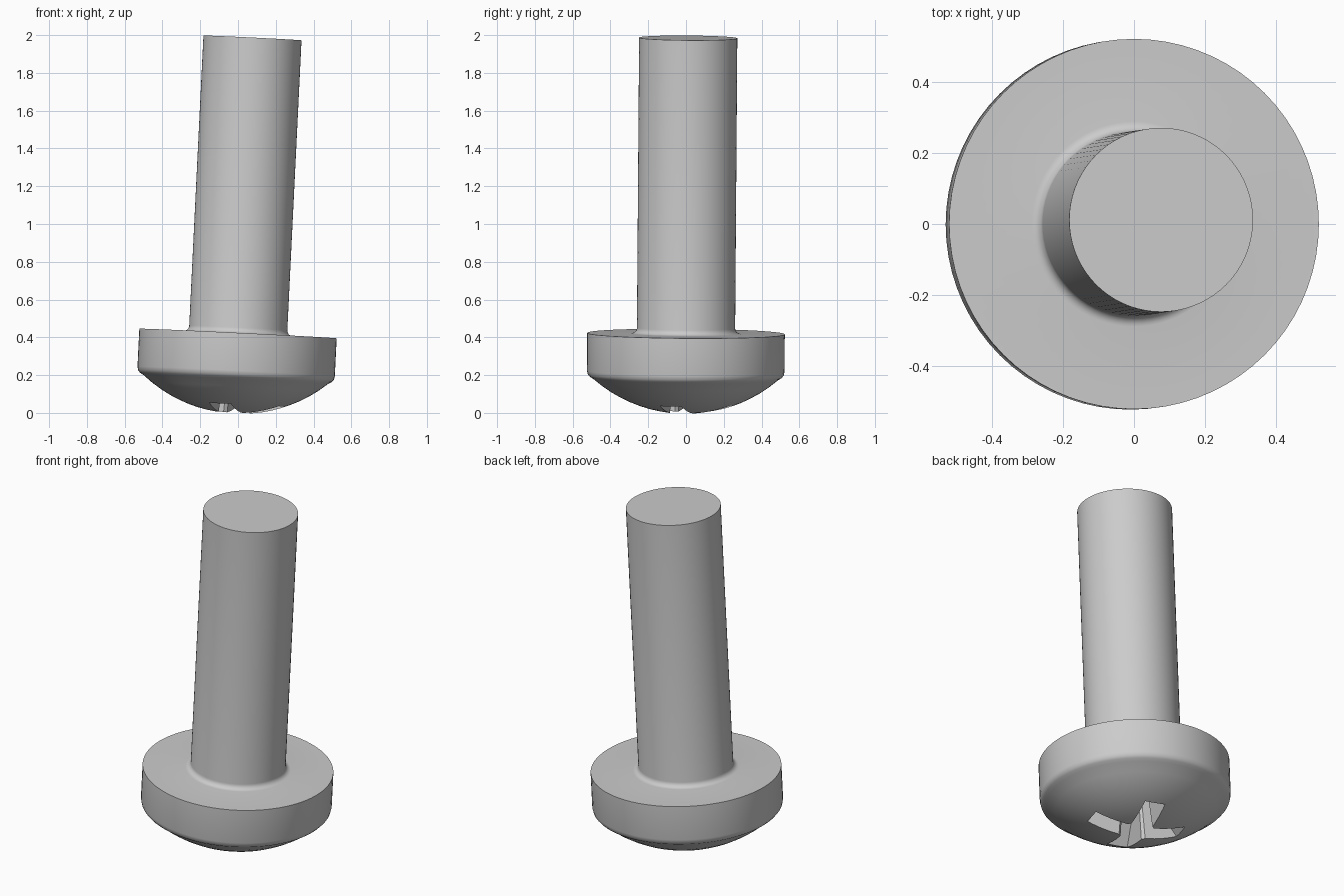
import bpy, bmesh, math
from mathutils import Matrix, Vector

if "Cube" in bpy.data.objects:
    bpy.data.objects.remove(bpy.data.objects["Cube"], do_unlink=True)

SEGMENTS = 72
HEAD_R, SHAFT_R, SHAFT_LEN = 0.523, 0.26, 1.567
DOME_R, DOME_LOW = 0.75, -0.425

steel = bpy.data.materials.new("steel grey")
steel.use_nodes = True
steel.diffuse_color = (0.6, 0.6, 0.6, 1)
steel.node_tree.nodes["Principled BSDF"].inputs["Base Color"].default_value = (0.6, 0.6, 0.6, 1)


def add_object(name, bm):
    bmesh.ops.recalc_face_normals(bm, faces=bm.faces)
    mesh = bpy.data.meshes.new(name)
    bm.to_mesh(mesh)
    bm.free()
    mesh.materials.append(steel)
    obj = bpy.data.objects.new(name, mesh)
    bpy.context.collection.objects.link(obj)
    return obj


def lathe(name, profile):
    """Spin (radius, height) points around z."""
    bm = bmesh.new()
    verts = [bm.verts.new((r, 0, z)) for r, z in profile]
    edges = [bm.edges.new(pair) for pair in zip(verts, verts[1:])]
    bmesh.ops.spin(bm, geom=verts + edges, cent=(0, 0, 0), axis=(0, 0, 1),
                   angle=math.tau, steps=SEGMENTS, use_merge=True)
    bmesh.ops.remove_doubles(bm, verts=bm.verts, dist=1e-5)
    return add_object(name, bm)


def tapered_block(name, outer, inner, z_outer, z_inner, angle):
    """Block with half sizes 'outer' at its open end and 'inner' at its floor."""
    bm = bmesh.new()
    bmesh.ops.create_cube(bm, size=2)
    for v in bm.verts:
        half, z = (inner, z_inner) if v.co.z > 0 else (outer, z_outer)
        v.co = (v.co.x * half[0], v.co.y * half[1], z)
    bm.transform(Matrix.Rotation(math.radians(angle), 4, "Z"))
    return add_object(name, bm)


# Screw profile: domed head, rounded rim, flat underside, fillet, shaft
profile = []
for i in range(11):
    r = 0.49 * i / 10
    profile.append((r, DOME_LOW + DOME_R - math.sqrt(DOME_R ** 2 - r ** 2)))
profile += [(0.508, -0.232), (0.519, -0.219), (HEAD_R, -0.2), (HEAD_R, 0)]
fillet = 0.03
for i in range(7):
    a = i / 6 * math.pi / 2
    profile.append((SHAFT_R + fillet * (1 - math.sin(a)), fillet * (1 - math.cos(a))))
profile += [(SHAFT_R, SHAFT_LEN), (0, SHAFT_LEN)]
screw = lathe("screw", profile)

# Cross recess: two tapered slots and a core that chamfers the inner corners
TURN = -17
cutters = [
    tapered_block("slot_cutter", (0.335, 0.065), (0.1, 0.045), -0.47, -0.15, TURN),
    tapered_block("slot_cutter", (0.335, 0.065), (0.1, 0.045), -0.47, -0.15, TURN + 90),
    tapered_block("core_cutter", (0.105, 0.105), (0.07, 0.07), -0.48, -0.14, TURN + 45),
]
bpy.context.view_layer.objects.active = screw
screw.select_set(True)
for cutter in cutters:
    cutter.hide_render = True
    mod = screw.modifiers.new("recess", "BOOLEAN")
    mod.operation = "DIFFERENCE"
    mod.solver = "EXACT"
    mod.object = cutter
    bpy.ops.object.modifier_apply(modifier=mod.name)
    bpy.data.objects.remove(cutter, do_unlink=True)
bpy.ops.object.shade_smooth_by_angle(angle=math.radians(30))

# Lean the screw slightly and lift it onto the floor
lean = Vector((0, 0, 1)).rotation_difference(Vector((0.049, 0.0075, 1)))
screw.matrix_world = Matrix.Translation((0, 0, 0.42)) @ lean.to_matrix().to_4x4()
